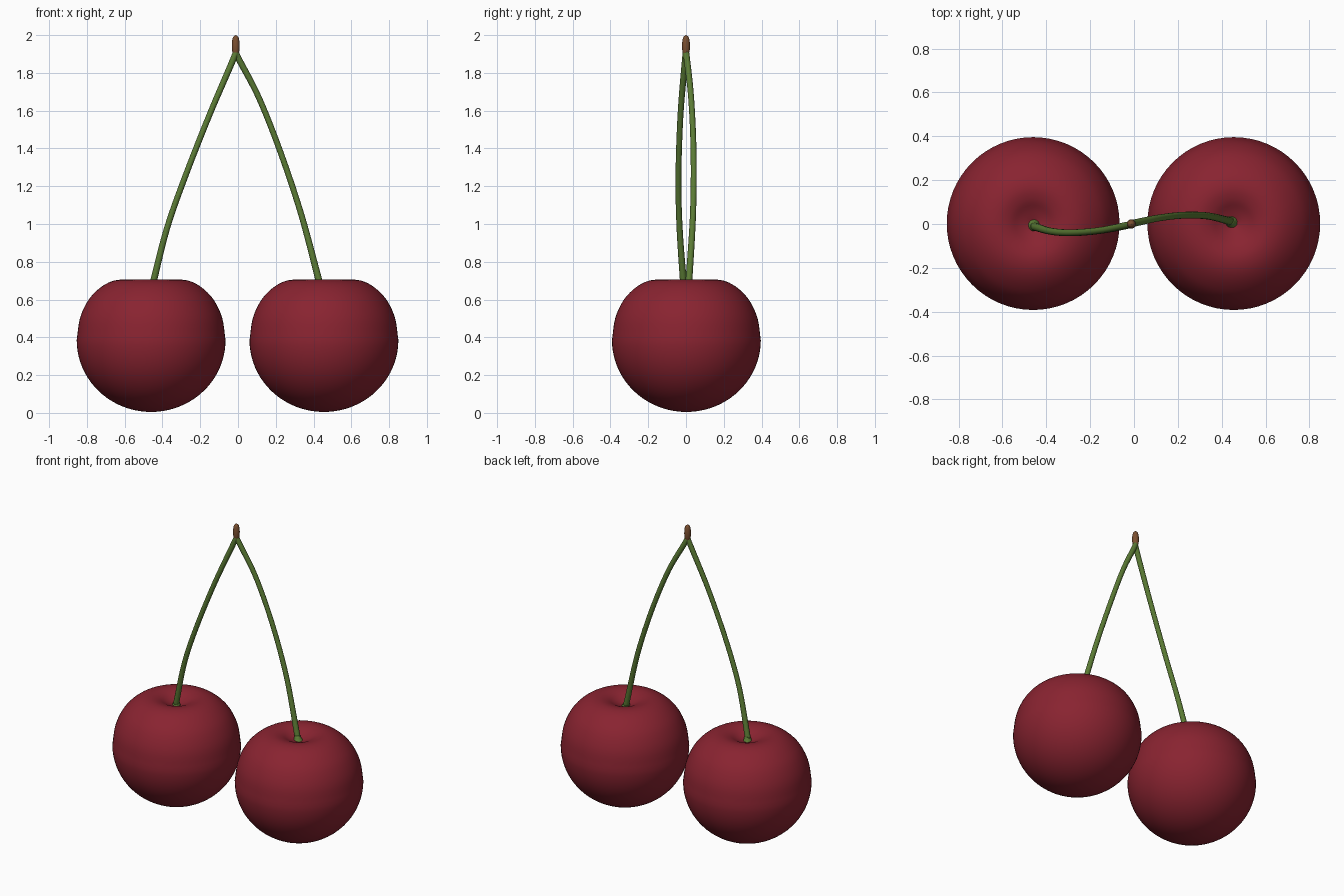
import bpy, bmesh, math
from mathutils import Vector

if "Cube" in bpy.data.objects:
    bpy.data.objects.remove(bpy.data.objects["Cube"])


def material(name, rgb):
    m = bpy.data.materials.new(name)
    m.diffuse_color = (*rgb, 1)
    m.use_nodes = True
    m.node_tree.nodes["Principled BSDF"].inputs["Base Color"].default_value = m.diffuse_color
    return m


RED = material("cherry red", (0.25, 0.017, 0.03))
GREEN = material("stem green", (0.105, 0.2, 0.035))
BROWN = material("woody brown", (0.2, 0.08, 0.03))


def smooth_path(pts, steps):
    """Catmull-Rom interpolation through tuples of any size."""
    v = [Vector(p) for p in pts]
    v = [2 * v[0] - v[1]] + v + [2 * v[-1] - v[-2]]
    out = []
    for i in range(1, len(v) - 2):
        a, b, c, d = v[i - 1:i + 3]
        for s in range(steps):
            t = s / steps
            out.append(0.5 * (2 * b + (c - a) * t + (2 * a - 5 * b + 4 * c - d) * t ** 2
                              + (3 * b - a - 3 * c + d) * t ** 3))
    return out + [v[-2]]


def skin(name, rings, mat, location=(0, 0, 0)):
    """Join rings of points into a closed smooth surface."""
    bm = bmesh.new()
    loops = [[bm.verts.new(p) for p in ring] for ring in rings]
    n = len(loops[0])
    for a, b in zip(loops, loops[1:]):
        for i in range(n):
            j = (i + 1) % n
            bm.faces.new((a[i], a[j], b[j], b[i]))
    bm.faces.new(loops[0][::-1])
    bm.faces.new(loops[-1])
    bmesh.ops.recalc_face_normals(bm, faces=bm.faces)
    for f in bm.faces:
        f.smooth = True
    me = bpy.data.meshes.new(name)
    bm.to_mesh(me)
    bm.free()
    me.materials.append(mat)
    ob = bpy.data.objects.new(name, me)
    ob.location = location
    bpy.context.collection.objects.link(ob)
    return ob


def circle(r, z, n):
    return [(r * math.cos(2 * math.pi * i / n), r * math.sin(2 * math.pi * i / n), z)
            for i in range(n)]


def lathe(name, profile, mat, location, n):
    return skin(name, [circle(max(r, 0.001), z, n) for r, z in profile], mat, location)


def tube(name, path, mat, n=16):
    """Round tube along points (x, y, z, radius)."""
    rings = []
    for i, p in enumerate(path):
        t = (path[min(i + 1, len(path) - 1)].xyz - path[max(i - 1, 0)].xyz).normalized()
        u = Vector((0, 1, 0)).cross(t).normalized()
        w = t.cross(u)
        rings.append([p.xyz + p.w * (math.cos(2 * math.pi * k / n) * u
                                     + math.sin(2 * math.pi * k / n) * w) for k in range(n)])
    return skin(name, rings, mat)


# Fruit profile: round belly below, shoulder and shallow dimple on top
belly = [(0.394 * math.sin(a), 0.385 - 0.38 * math.cos(a))
         for a in (math.pi / 2 * i / 20 for i in range(20))]
shoulder = smooth_path([(0.394, 0.385), (0.377, 0.50), (0.337, 0.59), (0.285, 0.65),
                        (0.225, 0.69), (0.165, 0.705), (0.11, 0.696), (0.06, 0.672),
                        (0.0, 0.65)], 4)
fruit = belly + [tuple(p) for p in shoulder]

# Stem paths: x, y, z, radius, flared where they enter the fruit
stems = {
    "left": [(-0.455, -0.008, 0.645, 0.034), (-0.452, -0.01, 0.672, 0.021),
             (-0.444, -0.015, 0.71, 0.018), (-0.375, -0.034, 0.98, 0.016),
             (-0.28, -0.040, 1.25, 0.0155), (-0.15, -0.029, 1.58, 0.0155),
             (-0.022, -0.004, 1.88, 0.0165), (-0.012, 0, 1.925, 0.013)],
    "right": [(0.442, 0.01, 0.645, 0.034), (0.437, 0.012, 0.672, 0.021),
              (0.426, 0.016, 0.71, 0.018), (0.335, 0.037, 1.05, 0.016),
              (0.225, 0.040, 1.38, 0.0155), (0.11, 0.027, 1.67, 0.0155),
              (0.001, 0.004, 1.88, 0.0165), (-0.012, 0, 1.925, 0.013)],
}
for side, x in (("left", -0.46), ("right", 0.455)):
    lathe(side + "_cherry", fruit, RED, (x, 0.002, 0), 64)
    tube(side + "_stem", smooth_path(stems[side], 6), GREEN)

# Woody knob where the stems meet
knob = smooth_path([(0.010, 1.885), (0.018, 1.91), (0.021, 1.94), (0.019, 1.97),
                    (0.013, 1.991), (0.0, 2.0)], 4)
lathe("stem_knob", knob, BROWN, (-0.012, 0, 0), 16)
